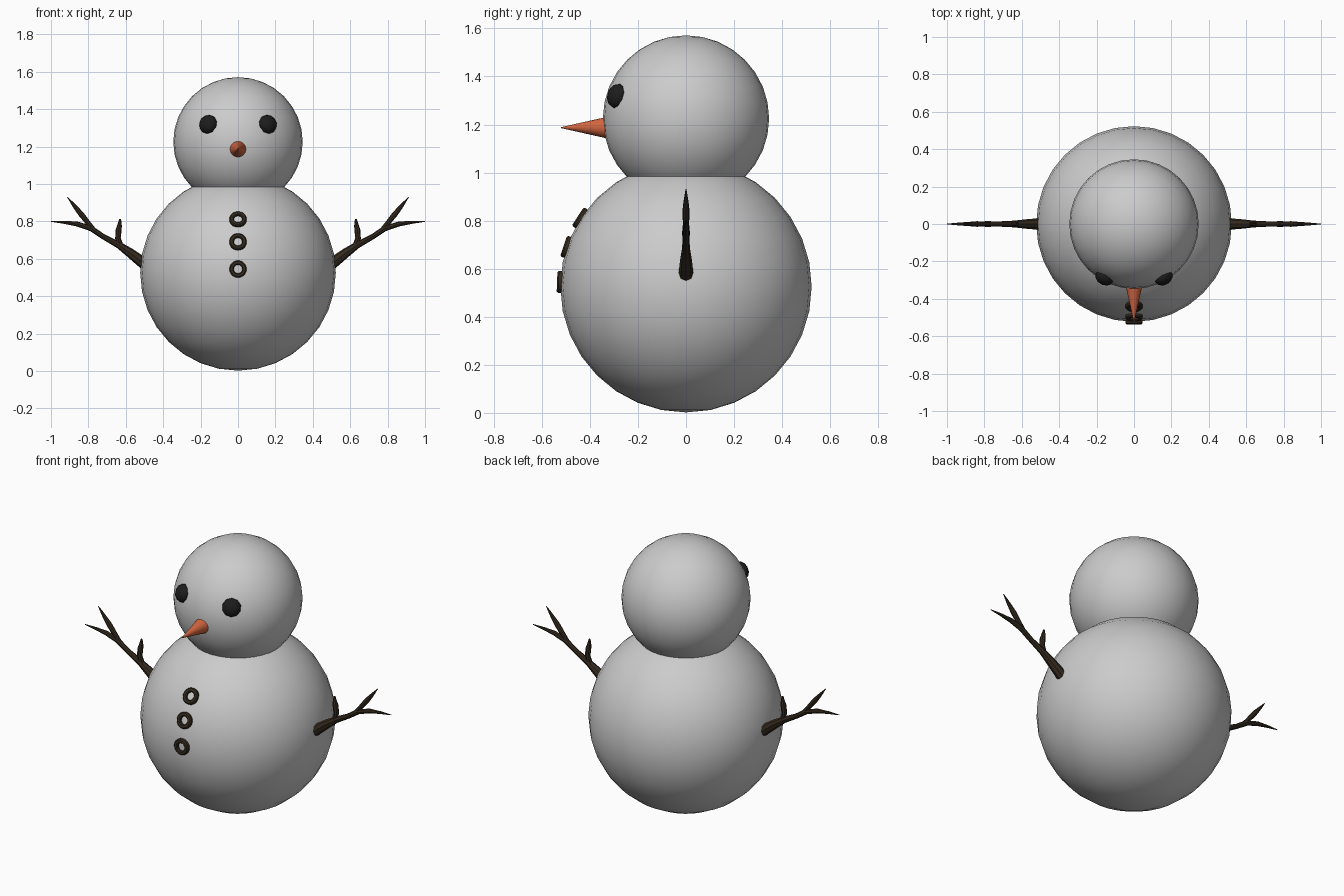
import bpy, bmesh, math
from mathutils import Vector

if "Cube" in bpy.data.objects:
    bpy.data.objects.remove(bpy.data.objects["Cube"])

BODY_R, BODY_C = 0.523, Vector((0, 0, 0.525))
HEAD_R, HEAD_C = 0.346, Vector((0, 0, 1.225))


def material(name, rgb):
    m = bpy.data.materials.new(name)
    m.diffuse_color = (*rgb, 1)
    m.use_nodes = True
    m.node_tree.nodes["Principled BSDF"].inputs["Base Color"].default_value = m.diffuse_color
    return m


coal = material("coal", (0.012, 0.012, 0.012))
bark = material("bark", (0.035, 0.024, 0.014))
carrot = material("carrot", (0.65, 0.13, 0.05))


def finish(name, mat=None, angle=40):
    ob = bpy.context.object
    ob.name = name
    if mat:
        ob.data.materials.append(mat)
    bpy.ops.object.shade_smooth_by_angle(angle=math.radians(angle))
    return ob


def snowball(name, r, c):
    bpy.ops.mesh.primitive_uv_sphere_add(segments=32, ring_count=16, radius=r, location=c)
    finish(name)


def on_surface(c, r, x, z):
    """Point on the front of a snowball and its outward normal."""
    dz = z - c.z
    n = Vector((x, -math.sqrt(r * r - x * x - dz * dz), dz)).normalized()
    return c + n * r, n


# Snowballs
snowball("body", BODY_R, BODY_C)
snowball("head", HEAD_R, HEAD_C)

# Coal eyes: slightly lumpy flattened balls
for side, sx in (("left", -1), ("right", 1)):
    p, n = on_surface(HEAD_C, HEAD_R, sx * 0.161, 1.32)
    bpy.ops.mesh.primitive_ico_sphere_add(subdivisions=2, radius=0.052, location=p - n * 0.005)
    eye = finish(side + "_eye", coal, 30)
    eye.rotation_euler = n.to_track_quat('Z', 'Y').to_euler()
    eye.scale = (1, 1, 0.75)

# Carrot nose
bpy.ops.mesh.primitive_cone_add(vertices=16, radius1=0.049, radius2=0.002, depth=0.21,
                                location=(0, -0.415, 1.187), rotation=(math.radians(90), 0, 0))
finish("nose", carrot)

# Ring buttons: a chamfered rectangular profile spun round the body normal
RING = [(0.023, -0.02), (0.023, 0.009), (0.028, 0.014),
        (0.040, 0.014), (0.046, 0.008), (0.046, -0.02)]
for i, z in enumerate((0.81, 0.69, 0.545)):
    bm = bmesh.new()
    vs = [bm.verts.new((x, 0, h)) for x, h in RING]
    es = [bm.edges.new((vs[k], vs[(k + 1) % len(vs)])) for k in range(len(vs))]
    bmesh.ops.spin(bm, geom=vs + es, cent=(0, 0, 0), axis=(0, 0, 1),
                   angle=math.tau, steps=20, use_merge=True)
    bmesh.ops.remove_doubles(bm, verts=bm.verts, dist=1e-5)
    bmesh.ops.recalc_face_normals(bm, faces=bm.faces)
    me = bpy.data.meshes.new("button")
    bm.to_mesh(me)
    bm.free()
    ob = bpy.data.objects.new("button", me)
    bpy.context.collection.objects.link(ob)
    p, n = on_surface(BODY_C, BODY_R, 0, z)
    ob.location = p
    ob.rotation_euler = n.to_track_quat('Z', 'Y').to_euler()
    bpy.ops.object.select_all(action='DESELECT')
    ob.select_set(True)
    bpy.context.view_layer.objects.active = ob
    finish(f"button_{i + 1}", bark)

# Twig arms: tapered branches given as (x, z, radius)
BRANCHES = [
    [(0.46, 0.545, 0.034), (0.52, 0.588, 0.030), (0.58, 0.634, 0.025),
     (0.64, 0.675, 0.018), (0.72, 0.718, 0.014), (0.785, 0.762, 0.015),
     (0.86, 0.786, 0.013), (0.93, 0.795, 0.008), (1.0, 0.80, 0.002)],
    [(0.625, 0.662, 0.015), (0.642, 0.71, 0.015), (0.638, 0.755, 0.016),
     (0.633, 0.78, 0.012), (0.63, 0.812, 0.005)],
    [(0.765, 0.748, 0.012), (0.80, 0.79, 0.013), (0.84, 0.84, 0.015),
     (0.875, 0.883, 0.010), (0.912, 0.93, 0.002)],
]
for side, sx in (("left", -1), ("right", 1)):
    cu = bpy.data.curves.new(side + "_arm", 'CURVE')
    cu.dimensions = '3D'
    cu.bevel_depth = 1
    cu.bevel_resolution = 2
    cu.use_fill_caps = True
    for branch in BRANCHES:
        sp = cu.splines.new('POLY')
        sp.points.add(len(branch) - 1)
        for pt, (x, z, r) in zip(sp.points, branch):
            pt.co = (sx * x, 0, z, 1)
            pt.radius = r
    ob = bpy.data.objects.new(side + "_arm", cu)
    bpy.context.collection.objects.link(ob)
    bpy.ops.object.select_all(action='DESELECT')
    ob.select_set(True)
    bpy.context.view_layer.objects.active = ob
    bpy.ops.object.convert(target='MESH')
    finish(side + "_arm", bark)
